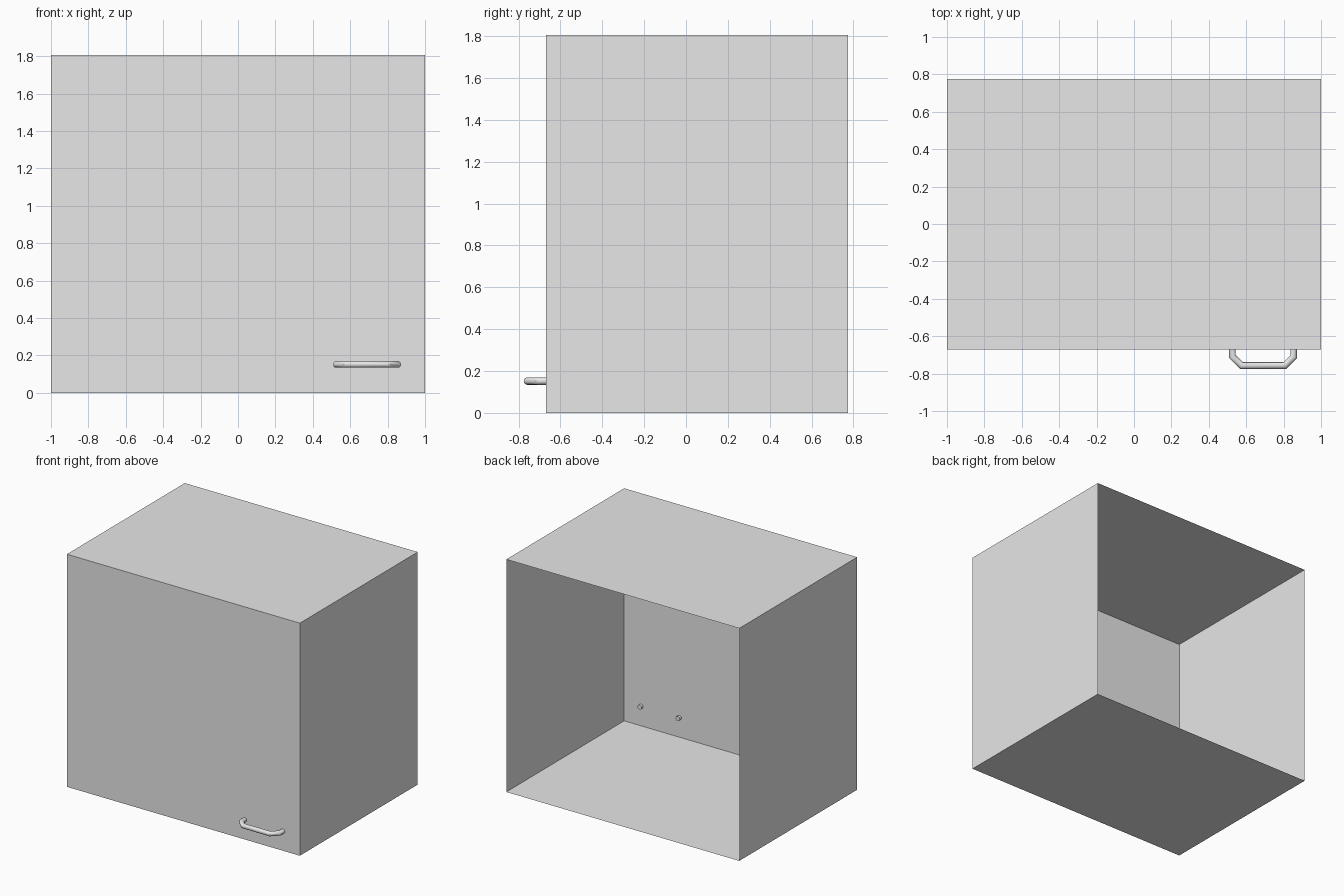
import bpy, bmesh, math
from mathutils import Vector

if "Cube" in bpy.data.objects:
    bpy.data.objects.remove(bpy.data.objects["Cube"])


def material(name, rgb):
    m = bpy.data.materials.new(name)
    m.diffuse_color = (*rgb, 1)
    m.use_nodes = True
    m.node_tree.nodes["Principled BSDF"].inputs["Base Color"].default_value = m.diffuse_color
    return m


def add_object(name, bm, mat):
    bmesh.ops.recalc_face_normals(bm, faces=bm.faces)
    me = bpy.data.meshes.new(name)
    bm.to_mesh(me)
    bm.free()
    me.materials.append(mat)
    ob = bpy.data.objects.new(name, me)
    bpy.context.collection.objects.link(ob)
    return ob


grey = material("light grey", (0.8, 0.8, 0.8))

# Cabinet shell: thin-walled box, open at the back
X, Y0, Y1, H = 1.0, -0.67, 0.775, 1.805
bm = bmesh.new()
bmesh.ops.create_cube(bm, size=1)
for v in bm.verts:
    v.co = (v.co.x * 2 * X, Y0 if v.co.y < 0 else Y1, H if v.co.z > 0 else 0)
back = [f for f in bm.faces if f.calc_center_median().y > Y1 - 0.01]
bmesh.ops.delete(bm, geom=back, context='FACES_ONLY')
add_object("cabinet_shell", bm, grey)

# Door handle: round bar with mitred corners, ends poking through the door
CX, CZ, R, SIDES = 0.69, 0.152, 0.018, 12
half = [(-0.164, -0.65), (-0.164, -0.709), (-0.116, -0.757)]
path = [Vector(p) for p in half] + [Vector((-x, y)) for x, y in reversed(half)]
bm = bmesh.new()
rings = []
for i, p in enumerate(path):
    d0 = (p - path[i - 1]).normalized() if i else (path[1] - p).normalized()
    d1 = (path[i + 1] - p).normalized() if i < len(path) - 1 else d0
    n0, n1 = Vector((-d0.y, d0.x)), Vector((-d1.y, d1.x))
    side = (n0 + n1) / (1 + n0.dot(n1))  # miter direction
    ring = []
    for k in range(SIDES):
        a = 2 * math.pi * k / SIDES
        q = p + side * R * math.cos(a)
        ring.append(bm.verts.new((CX + q.x, q.y, CZ + R * math.sin(a))))
    rings.append(ring)
for a, b in zip(rings, rings[1:]):
    for k in range(SIDES):
        j = (k + 1) % SIDES
        bm.faces.new((a[k], a[j], b[j], b[k]))
bm.faces.new(rings[0])
bm.faces.new(rings[-1])
handle = add_object("door_handle", bm, grey)
bpy.context.view_layer.objects.active = handle
handle.select_set(True)
bpy.ops.object.shade_smooth_by_angle(angle=math.radians(35))
